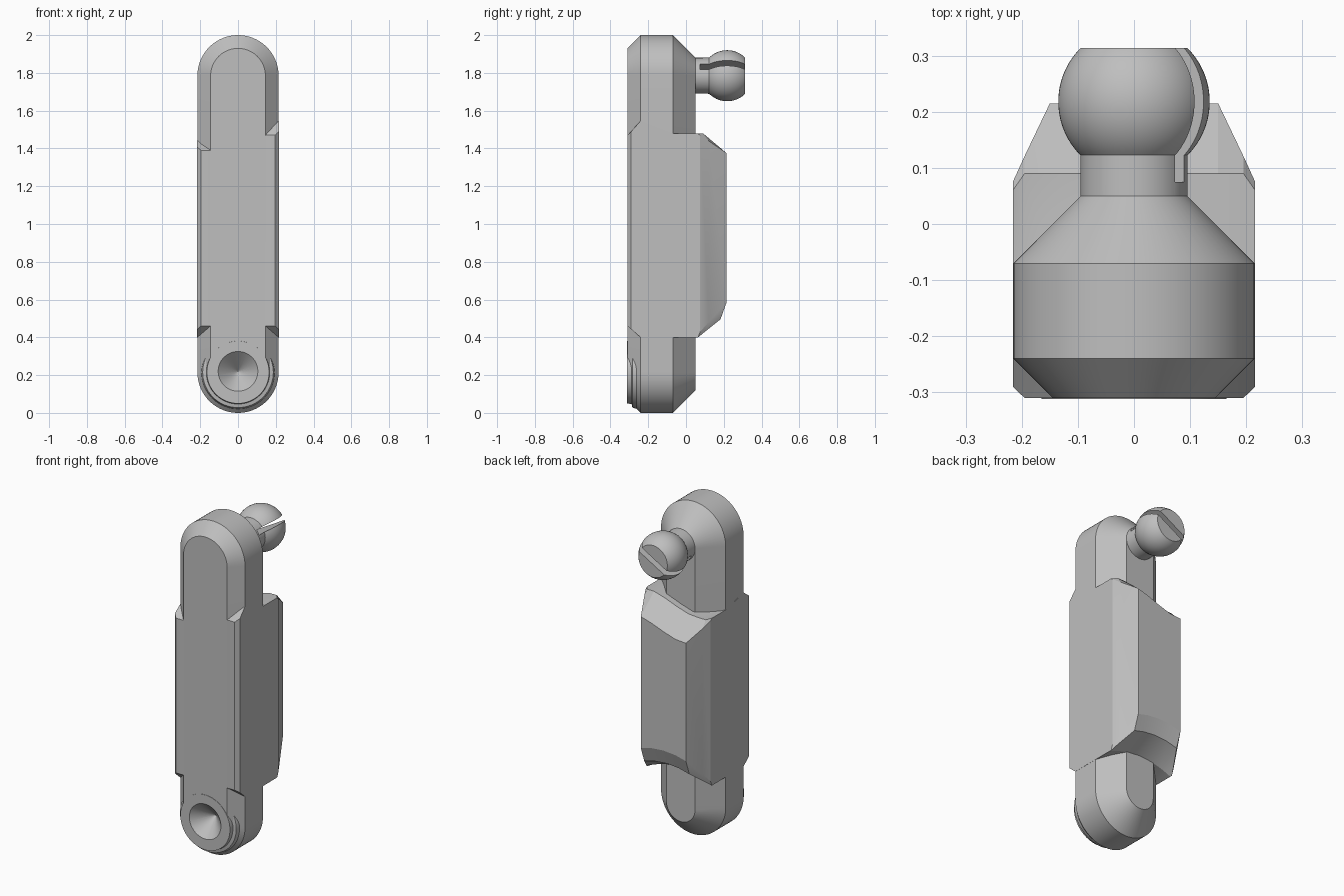
import bpy, bmesh
from math import pi, sin, cos, radians
from mathutils import Matrix

cube = bpy.data.objects.get("Cube")
if cube:
    bpy.data.objects.remove(cube, do_unlink=True)

GREY = 0.52
mat = bpy.data.materials.new("plain grey")
mat.use_nodes = True
mat.diffuse_color = (GREY, GREY, GREY, 1)
mat.node_tree.nodes["Principled BSDF"].inputs["Base Color"].default_value = (GREY, GREY, GREY, 1)

R = 0.215              # half width of the link
LOW, HIGH = R, 2 - R   # centres of the rounded ends


def loft(name, rings):
    """Skin a row of equal-length point rings and cap both ends."""
    bm = bmesh.new()
    rows = [[bm.verts.new(p) for p in ring] for ring in rings]
    n = len(rows[0])
    for a, b in zip(rows, rows[1:]):
        for i in range(n):
            j = (i + 1) % n
            bm.faces.new((a[i], a[j], b[j], b[i]))
    bm.faces.new(rows[0])
    bm.faces.new(rows[-1])
    bmesh.ops.recalc_face_normals(bm, faces=bm.faces)
    mesh = bpy.data.meshes.new(name)
    bm.to_mesh(mesh)
    bm.free()
    mesh.materials.append(mat)
    obj = bpy.data.objects.new(name, mesh)
    bpy.context.collection.objects.link(obj)
    return obj


def circle(r, y, z, n=64):
    return [(r * cos(2 * pi * i / n), y, z + r * sin(2 * pi * i / n)) for i in range(n)]


def stadium(r, y, n=32):
    top = [(r * cos(pi * i / n), y, HIGH + r * sin(pi * i / n)) for i in range(n + 1)]
    return top + [(-x, y, 2 - z) for x, y, z in top]


def cut(obj, cutter):
    mod = obj.modifiers.new("cut", 'BOOLEAN')
    mod.operation = 'DIFFERENCE'
    mod.solver = 'EXACT'
    mod.object = cutter
    bpy.context.view_layer.objects.active = obj
    bpy.ops.object.modifier_apply(modifier=mod.name)


def smooth(obj, angle=30):
    bpy.ops.object.select_all(action='DESELECT')
    obj.select_set(True)
    bpy.context.view_layer.objects.active = obj
    bpy.ops.object.shade_smooth_by_angle(angle=radians(angle))


# Long rounded bar, chamfered front and back
bar = loft("link_bar", [stadium(r, y) for r, y in
                        ((0.145, -0.31), (R, -0.24), (R, -0.07), (0.095, 0.05))])

# Stepped round boss at the lower front
boss = loft("socket_boss", [circle(r, y, LOW) for r, y in
                            ((0.165, -0.312), (0.168, -0.288), (0.187, -0.284), (0.197, -0.25), (0.19, -0.2))])

# Conical socket sunk into the boss and bar
cone = loft("socket_cutter", [circle(r, y, LOW + 0.005) for r, y in
                              ((0.126, -0.332), (0.105, -0.312), (0.0005, -0.21))])
cone.hide_render = True
cut(bar, cone)
cut(boss, cone)
bpy.data.objects.remove(cone, do_unlink=True)


# Thick middle body: side profiles lofted across the width
def body_profile(x, front, back, top):
    t = (back - 0.075) / 0.14
    bottom = 0.40 + 0.05 * (1 - (x / R) ** 2)
    rise = 0.07 if x > 0 else 0.04
    f = (-0.24 - front) / 0.07
    pts = [(front, 0.40 + 0.06 * f), (-0.24, 0.40), (-0.07, bottom), (0.05, bottom),
           (back * 0.85, bottom + 0.07 * t), (back, bottom + 0.03 + 0.13 * t),
           (back, top - 0.01 - 0.095 * t), (min(0.09, back - 0.015), top),
           (-0.07, top), (-0.24, top + rise * 0.95), (front, top + rise * (1 - f) - 0.01)]
    return [(x, y, z) for y, z in pts]


stations = ((-0.216, -0.29, 0.075, 1.405), (-0.195, -0.31, 0.121, 1.40), (-0.15, -0.31, 0.215, 1.40),
            (-0.08, -0.305, 0.215, 1.405), (0, -0.305, 0.215, 1.43), (0.08, -0.305, 0.215, 1.46),
            (0.15, -0.31, 0.215, 1.48), (0.195, -0.31, 0.121, 1.48), (0.216, -0.29, 0.075, 1.48))
body = loft("middle_body", [body_profile(*s) for s in stations])

# Ball stud on the upper back: neck and flat-ended ball
BALL_R, BALL_Y, NECK = 0.135, 0.218, 0.095
start, end = radians(135), radians(45)
arc = [start + (end - start) * i / 24 for i in range(25)]
stud = loft("ball_stud", [circle(NECK, -0.02, HIGH)] +
            [circle(BALL_R * sin(a), BALL_Y + BALL_R * cos(a), HIGH) for a in arc])

# Tilted slot that splits the ball
bpy.ops.mesh.primitive_cube_add(size=1)
slot = bpy.context.object
slot.name = "slot_cutter"
slot.hide_render = True
slot.matrix_world = (Matrix.Translation((0, 0.275, HIGH)) @ Matrix.Rotation(radians(-30), 4, 'Y')
                     @ Matrix.Diagonal((0.5, 0.4, 0.032, 1)))
bpy.context.view_layer.update()
cut(stud, slot)
bpy.data.objects.remove(slot, do_unlink=True)

for part in (bar, boss, stud):
    smooth(part)
smooth(body, 18)
